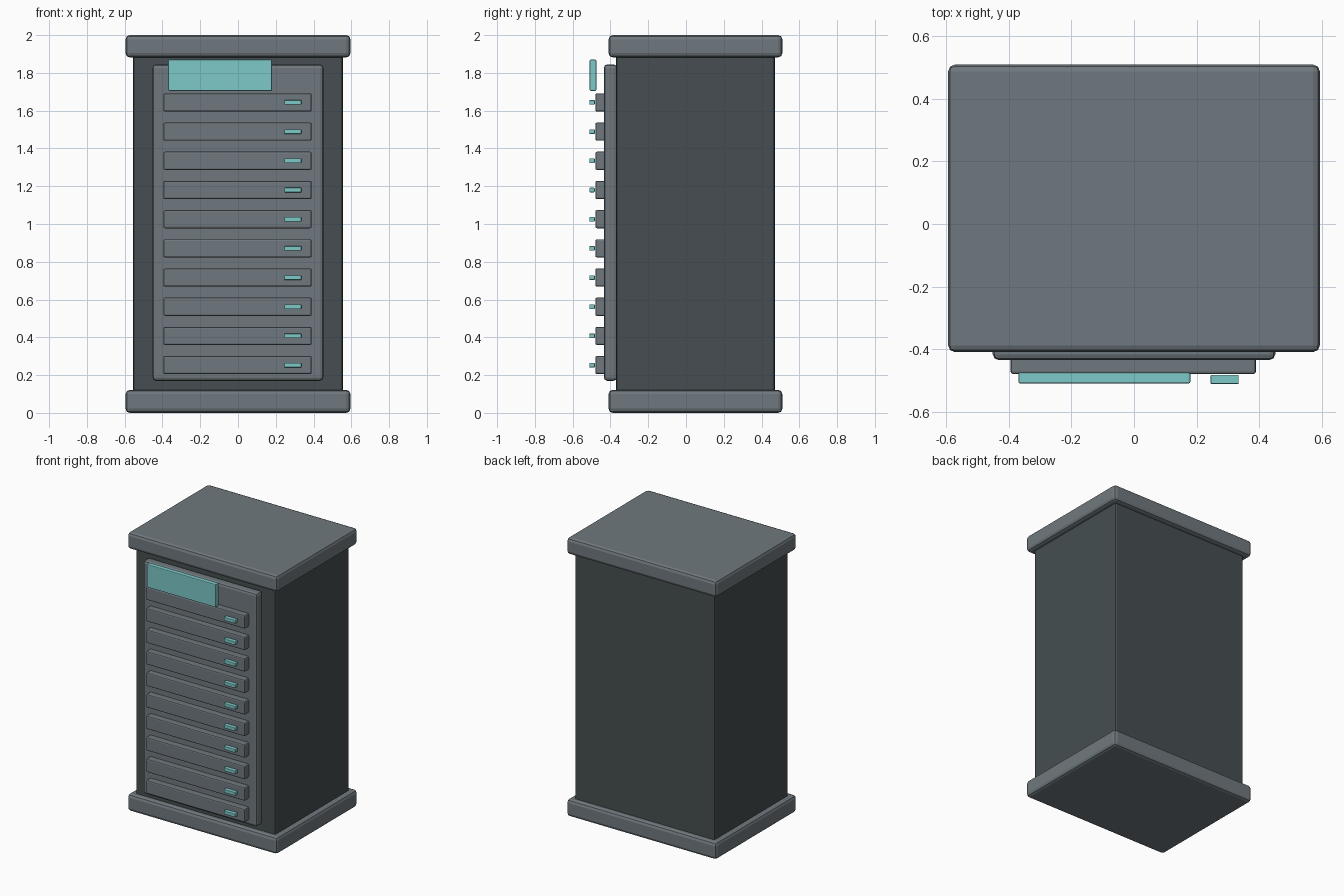
import bpy, bmesh

if "Cube" in bpy.data.objects:
    bpy.data.objects.remove(bpy.data.objects["Cube"])


def material(name, rgb):
    m = bpy.data.materials.new(name)
    m.diffuse_color = (*rgb, 1)
    m.use_nodes = True
    m.node_tree.nodes["Principled BSDF"].inputs["Base Color"].default_value = m.diffuse_color
    return m


GREY = material("steel grey", (0.162, 0.191, 0.209))
DARK = material("dark steel", (0.061, 0.076, 0.082))
TEAL = material("teal light", (0.205, 0.578, 0.578))


def box(name, x, y, z, mat, bevel, segments=2):
    """Bevelled box from (min, max) ranges."""
    bm = bmesh.new()
    bmesh.ops.create_cube(bm, size=1)
    for v in bm.verts:
        v.co = [r[0] + (c + 0.5) * (r[1] - r[0]) for c, r in zip(v.co, (x, y, z))]
    mesh = bpy.data.meshes.new(name)
    bm.to_mesh(mesh)
    bm.free()
    mesh.materials.append(mat)
    ob = bpy.data.objects.new(name, mesh)
    bpy.context.collection.objects.link(ob)
    mod = ob.modifiers.new("bevel", 'BEVEL')
    mod.width = bevel
    mod.segments = segments
    return ob


# Cabinet shell
box("cabinet_body", (-0.555, 0.555), (-0.37, 0.47), (0.01, 1.95), DARK, 0.012)
box("base_plinth", (-0.595, 0.595), (-0.41, 0.51), (0.0, 0.122), GREY, 0.022)
box("top_cap", (-0.595, 0.595), (-0.41, 0.51), (1.882, 2.0), GREY, 0.022)

# Front panel
box("front_panel", (-0.452, 0.452), (-0.435, -0.365), (0.17, 1.845), GREY, 0.018)

# Stack of rack units, each with a floating indicator light
for i in range(10):
    z = 0.253 + i * 0.1545
    box(f"rack_unit_{i + 1}", (-0.395, 0.39), (-0.48, -0.42),
        (z - 0.048, z + 0.048), GREY, 0.008)
    box(f"indicator_light_{i + 1}", (0.245, 0.335), (-0.512, -0.483),
        (z - 0.012, z + 0.012), TEAL, 0.003)

# Display screen
box("display_screen", (-0.37, 0.18), (-0.51, -0.475), (1.705, 1.87), TEAL, 0.005)
